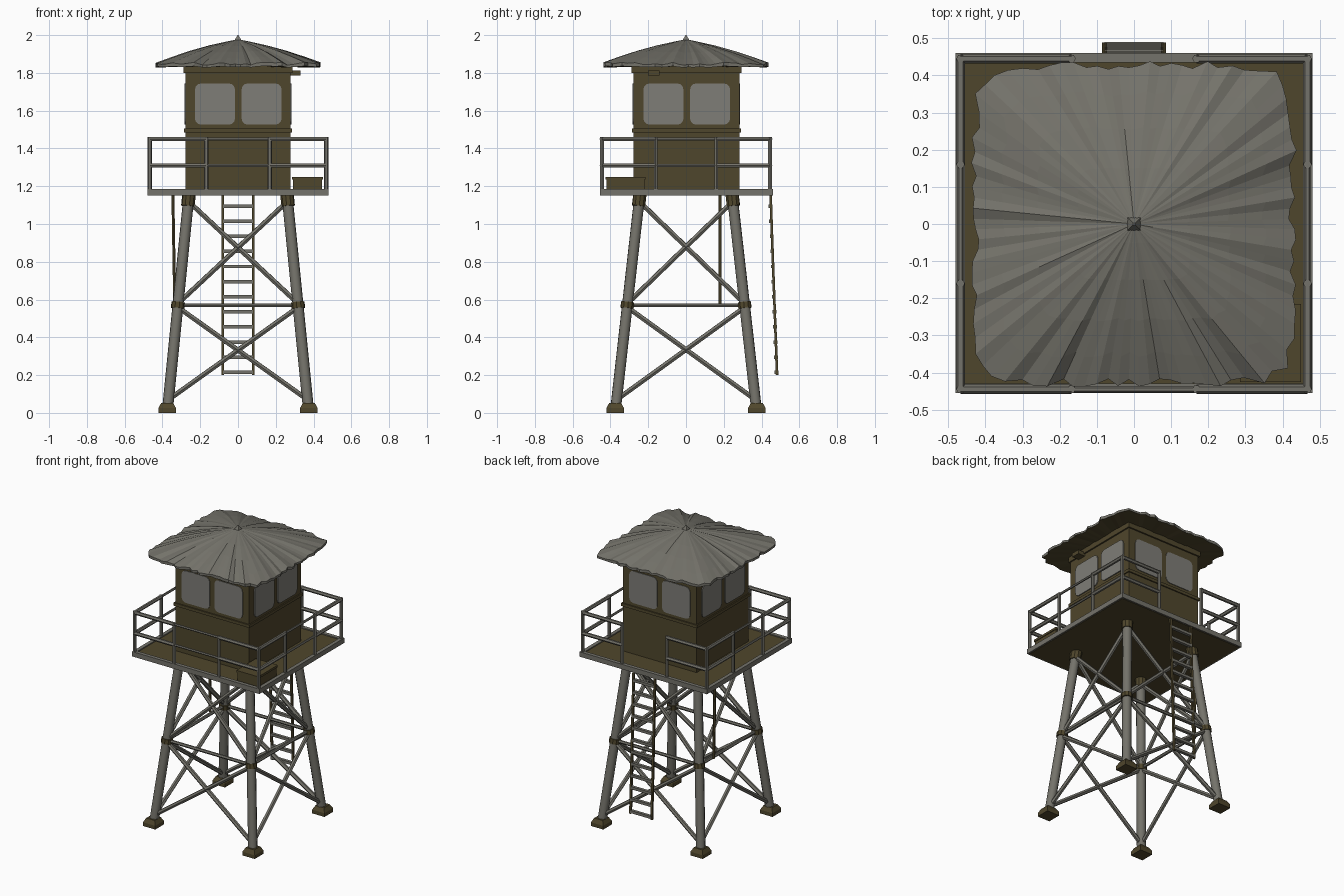
import bpy, bmesh, math, random
from mathutils import Vector, Matrix

if "Cube" in bpy.data.objects:
    bpy.data.objects.remove(bpy.data.objects["Cube"])
random.seed(4)

def material(name, rgb):
    m = bpy.data.materials.new(name)
    m.diffuse_color = (*rgb, 1)
    m.use_nodes = True
    m.node_tree.nodes["Principled BSDF"].inputs["Base Color"].default_value = m.diffuse_color
    return m

GREY = material("weathered grey", (0.175, 0.17, 0.145))
BROWN = material("olive brown", (0.078, 0.061, 0.025))
GLASS = material("pale grey glass", (0.21, 0.205, 0.185))

def finish(name, bm, *mats):
    bmesh.ops.recalc_face_normals(bm, faces=bm.faces)
    me = bpy.data.meshes.new(name)
    bm.to_mesh(me)
    bm.free()
    for m in mats:
        me.materials.append(m)
    ob = bpy.data.objects.new(name, me)
    bpy.context.collection.objects.link(ob)
    return ob

def add_bar(bm, a, b, r, n=8, r2=None):
    a, b = Vector(a), Vector(b)
    d = b - a
    rot = d.to_track_quat('Z', 'Y').to_matrix().to_4x4()
    spin = Matrix.Rotation(math.pi / n, 4, 'Z')
    bmesh.ops.create_cone(bm, cap_ends=True, segments=n, radius1=r, radius2=r if r2 is None else r2,
                          depth=d.length, matrix=Matrix.Translation((a + b) / 2) @ rot @ spin)

def add_box(bm, lo, hi):
    lo, hi = Vector(lo), Vector(hi)
    bmesh.ops.create_cube(bm, size=1, matrix=Matrix.Translation((lo + hi) / 2) @ Matrix.Diagonal((*(hi - lo), 1)))

def bars(name, segs, r, n, mat):
    bm = bmesh.new()
    for a, b in segs:
        add_bar(bm, a, b, r, n)
    return finish(name, bm, mat)

def boxes(name, items, mat):
    bm = bmesh.new()
    for lo, hi in items:
        add_box(bm, lo, hi)
    return finish(name, bm, mat)

# Splayed legs
def leg_at(c, z):
    t = z / 1.15
    return Vector((c[0] * (0.375 - 0.115 * t), c[1] * (0.375 - 0.13 * t), z))

C = [(-1, -1), (1, -1), (1, 1), (-1, 1)]
SIDES = [(C[i], C[(i + 1) % 4]) for i in range(4)]
legs = bars("legs", [(leg_at(c, 0.03), leg_at(c, 1.16)) for c in C], 0.029, 10, GREY)

# Footings, tapered
bm = bmesh.new()
for c in C:
    p = leg_at(c, 0)
    add_bar(bm, p, p + Vector((0, 0, 0.025)), 0.066, 4)
    add_bar(bm, p + Vector((0, 0, 0.025)), p + Vector((0, 0, 0.052)), 0.066, 4, 0.045)
finish("footings", bm, BROWN)

# Brown collars at leg tops and mid joints
bars("leg_collars", [(leg_at(c, z - h), leg_at(c, z + h)) for c in C
                     for z, h in ((1.125, 0.03), (0.57, 0.016))], 0.036, 10, BROWN)

# Cross braces and mid girts on all four sides
X, girts = [], []
for a, b in SIDES:
    for z0, z1 in ((0.07, 0.56), (0.58, 1.12)):
        X += [(leg_at(a, z0), leg_at(b, z1)), (leg_at(b, z0), leg_at(a, z1))]
    girts.append((leg_at(a, 0.57), leg_at(b, 0.57)))
bars("cross_braces", X, 0.0145, 6, GREY)
bars("mid_girts", girts, 0.011, 6, GREY)

# Thin drain pipe on the left
bars("drain_pipe", [((-0.335, 0.18, 0.57), (-0.345, 0.18, 1.17))], 0.009, 6, BROWN)

# Platform deck and grey rim
x0, x1, y0, y1 = -0.48, 0.48, -0.455, 0.46
boxes("deck", [((x0 + .01, y0 + .01, 1.15), (x1 - .01, y1 - .01, 1.178))], BROWN)
boxes("deck_rim", [((x0, y0, 1.152), (x1, y0 + .025, 1.185)), ((x0, y1 - .025, 1.152), (x1, y1, 1.185)),
                   ((x0, y0 + .025, 1.152), (x0 + .025, y1 - .025, 1.185)),
                   ((x1 - .025, y0 + .025, 1.152), (x1, y1 - .025, 1.185))], GREY)

# Railing: sturdy corner sections, thinner spans between, open at the ladder
rx, ry = 0.467, 0.445
thick, thin, posts = [], [], []
for i, (a, b) in enumerate(SIDES):
    p, q = Vector((a[0] * rx, a[1] * ry, 0)), Vector((b[0] * rx, b[1] * ry, 0))
    s, e = p.lerp(q, 0.32), p.lerp(q, 0.68)
    for z in (1.45, 1.31):
        up = Vector((0, 0, z))
        thick += [(p + up, s + up), (e + up, q + up)]
        if i != 2:
            thin.append((s + up, e + up))
    for v in (p, s, e):
        posts.append((v + Vector((0, 0, 1.17)), v + Vector((0, 0, 1.46))))
bars("rail_corner_sections", thick, 0.0125, 6, GREY)
bars("rail_spans", thin, 0.008, 6, GREY)
bars("rail_posts", posts, 0.0115, 6, GREY)

# Cabin with sill band and eave trim
boxes("cabin", [((-0.278, -0.278, 1.17), (0.278, 0.283, 1.85))], BROWN)
boxes("cabin_trim", [((-0.286, -0.286, 1.485), (0.286, 0.291, 1.505)),
                     ((-0.288, -0.288, 1.80), (0.288, 0.293, 1.84))], BROWN)

# Rounded windows, two per wall
bm = bmesh.new()
for k in range(4):
    turn = Matrix.Translation((0, 0.0025, 0)) @ Matrix.Rotation(k * math.pi / 2, 4, 'Z')
    for cx in (-0.122, 0.125):
        w, h, r = 0.106, 0.109, 0.032
        pts = []
        for j in range(16):
            ang = math.pi / 2 * (j // 4) + math.pi / 6 * (j % 4)
            sx = 1 if j // 4 in (0, 3) else -1
            sz = 1 if j // 4 in (0, 1) else -1
            pts.append((cx + sx * (w - r) + r * math.cos(ang), 1.635 + sz * (h - r) + r * math.sin(ang)))
        front = [bm.verts.new(turn @ Vector((x, -0.2845, z))) for x, z in pts]
        back = [bm.verts.new(turn @ Vector((x, -0.277, z))) for x, z in pts]
        bm.faces.new(front)
        bm.faces.new(back[::-1])
        for j in range(16):
            bm.faces.new((front[j], back[j], back[j - 1], front[j - 1]))
finish("windows", bm, GLASS)

# Rippled hip roof with ragged eave, brown soffit below
bm = bmesh.new()
N, steps = 96, (0.12, 0.35, 0.6, 0.82, 1.0)
ripple = [random.uniform(-0.007, 0.009) for _ in range(N)]
ragged = [random.uniform(-0.014, 0.008) for _ in range(N)]
apex = bm.verts.new((0, 0, 1.978))
rings = []
for t in steps + (1.0,):
    soffit = len(rings) == len(steps)
    ring = []
    for i in range(N):
        a = 2 * math.pi * (i + 0.5) / N
        c, s = math.cos(a), math.sin(a)
        rad = (0.43 + ragged[i] * t) / (abs(c) ** 9 + abs(s) ** 9) ** (1 / 9)
        z = 1.978 - 0.14 * t + 0.012 * math.sin(math.pi * t) + ripple[i] * t + 0.01 * t
        if soffit:
            z = 1.832 + ripple[i] * 0.5
        ring.append(bm.verts.new((c * rad * t, s * rad * t, z)))
    rings.append(ring)
for i in range(N):
    j = (i + 1) % N
    bm.faces.new((apex, rings[0][i], rings[0][j]))
    for u, v in zip(rings, rings[1:]):
        bm.faces.new((u[i], v[i], v[j], u[j]))
low = bm.verts.new((0, 0, 1.838))
for i in range(N):
    f = bm.faces.new((low, rings[-1][(i + 1) % N], rings[-1][i]))
    f.material_index = 1
roof = finish("roof", bm, GREY, BROWN)

# Roof peak cap
bm = bmesh.new()
add_bar(bm, (0, 0, 1.96), (0, 0, 2.0), 0.035, 4, 0.004)
finish("roof_peak", bm, GREY)

# Ladder at the back, leaning slightly outward
def ladder_at(x, z):
    return Vector((x, 0.482 - 0.035 * (z - 0.2) / 0.97, z))

bars("ladder_stiles", [(ladder_at(x, 0.2), ladder_at(x, 1.18)) for x in (-0.08, 0.08)], 0.0095, 4, BROWN)
rungs = []
for k in range(12):
    p = ladder_at(0, 0.215 + k * 0.08)
    rungs.append((p + Vector((-0.08, -0.012, -0.009)), p + Vector((0.08, 0.008, 0.009))))
boxes("ladder_rungs", rungs, GREY)

# Storage crate in the front right corner and a lamp under the eave
boxes("crate", [((0.29, -0.42, 1.175), (0.445, -0.22, 1.235)), ((0.285, -0.425, 1.235), (0.45, -0.215, 1.25))], BROWN)
boxes("eave_lamp", [((0.27, -0.2, 1.785), (0.33, -0.14, 1.812))], BROWN)

# Smooth the round legs
bpy.ops.object.select_all(action='DESELECT')
legs.select_set(True)
bpy.context.view_layer.objects.active = legs
bpy.ops.object.shade_smooth_by_angle(angle=math.radians(45))
